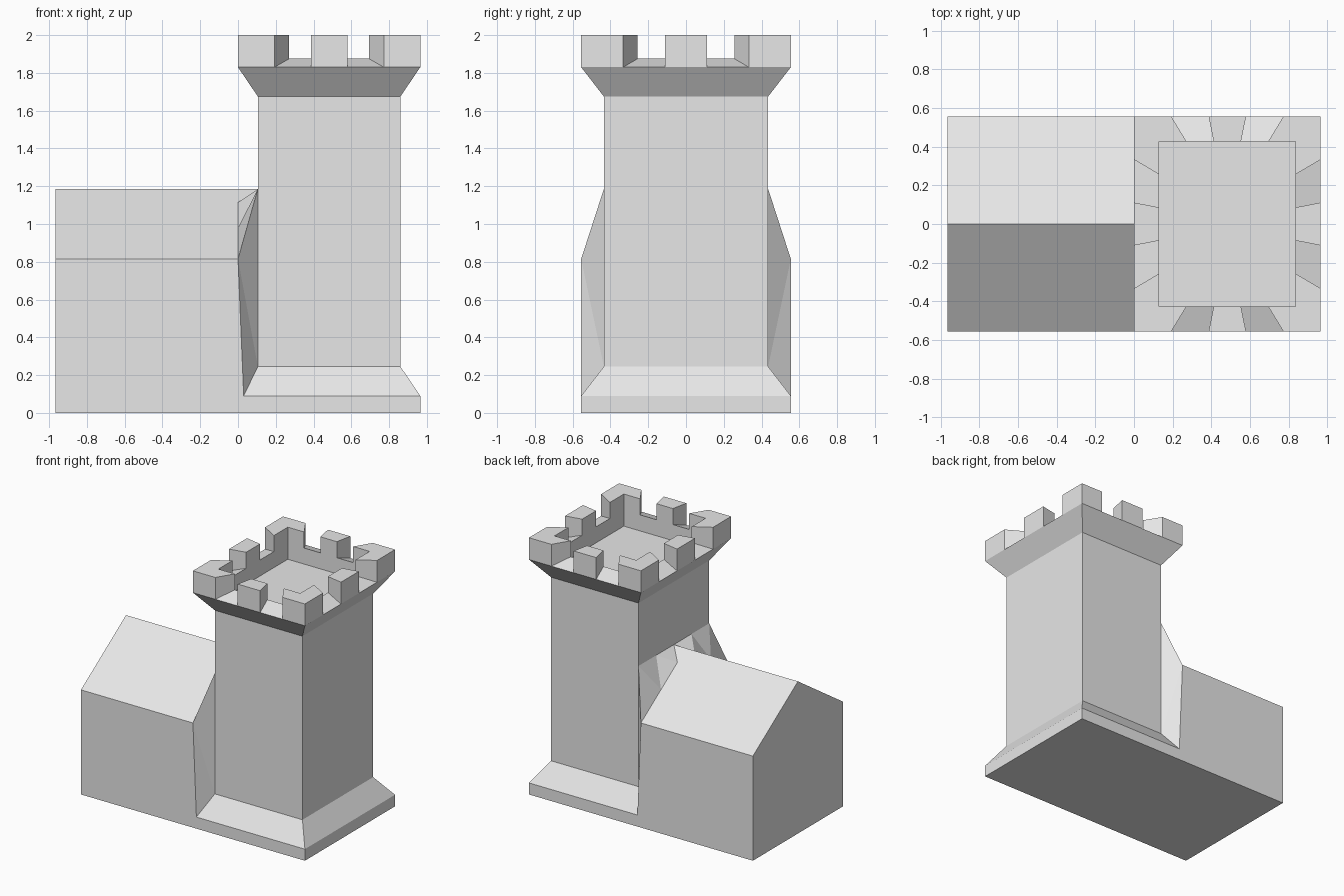
import bpy
import bmesh

cube = bpy.data.objects.get("Cube")
if cube:
    bpy.data.objects.remove(cube, do_unlink=True)

stone = bpy.data.materials.new("light_grey_stone")
stone.use_nodes = True
grey = (0.8, 0.8, 0.8, 1)
stone.diffuse_color = grey
stone.node_tree.nodes["Principled BSDF"].inputs["Base Color"].default_value = grey


def make_object(name, faces):
    """Build a flat-shaded object from faces given as lists of points."""
    bm = bmesh.new()
    for points in faces:
        bm.faces.new([bm.verts.new(p) for p in points])
    bmesh.ops.remove_doubles(bm, verts=bm.verts[:], dist=0.0001)
    mesh = bpy.data.meshes.new(name)
    bm.to_mesh(mesh)
    bm.free()
    mesh.materials.append(stone)
    obj = bpy.data.objects.new(name, mesh)
    bpy.context.collection.objects.link(obj)
    return obj


def rectangle(x0, x1, half, z):
    return [(x0, -half, z), (x1, -half, z), (x1, half, z), (x0, half, z)]


END = 0.965        # half length of the whole building
HALF = 0.555       # half depth of house, plinth and crown
EAVE, RIDGE = 0.815, 1.185
PLINTH_X = 0.03    # where the plinth meets the house
SHAFT_X0, SHAFT_X1, SHAFT_HALF = 0.105, 0.86, 0.435
SHAFT_LOW, SHAFT_TOP = 0.245, 1.675
PLINTH_TOP = 0.09
CROWN, MERLON_TOP = 1.83, 2.0
GAP_INNER, DECK = 1.875, 1.75

# Tower: plinth, sloped skirt, shaft and flared crown as stacked rings
rings = [
    rectangle(PLINTH_X, END, HALF, 0),
    rectangle(PLINTH_X, END, HALF, PLINTH_TOP),
    rectangle(SHAFT_X0, SHAFT_X1, SHAFT_HALF, SHAFT_LOW),
    rectangle(SHAFT_X0, SHAFT_X1, SHAFT_HALF, SHAFT_TOP),
    rectangle(0, END, HALF, CROWN),
]
faces = [rings[0][::-1]]
for low, high in zip(rings, rings[1:]):
    for i in range(4):
        j = (i + 1) % 4
        faces.append([low[i], low[j], high[j], high[i]])
make_object("tower_walls", faces)


# Battlements: each side split into five, alternately raised
def split_ring(corners, parts=5):
    points = []
    for i, a in enumerate(corners):
        b = corners[(i + 1) % 4]
        for k in range(parts):
            t = k / parts
            points.append((a[0] + (b[0] - a[0]) * t, a[1] + (b[1] - a[1]) * t))
    return points


def at(point, z):
    return (point[0], point[1], z)


outer = split_ring(rectangle(0, END, HALF, 0))
inner = split_ring(rectangle(0.13, 0.835, 0.427, 0))
count = len(outer)
faces = [rectangle(0.13, 0.835, 0.427, DECK)]
for i in range(count):
    j = (i + 1) % count
    raised = i % 5 % 2 == 0
    out_z, in_z = (MERLON_TOP, MERLON_TOP) if raised else (CROWN, GAP_INNER)
    faces.append([at(outer[i], out_z), at(outer[j], out_z),
                  at(inner[j], in_z), at(inner[i], in_z)])
    faces.append([at(inner[j], DECK), at(inner[i], DECK),
                  at(inner[i], in_z), at(inner[j], in_z)])
    if raised:
        faces.append([at(outer[i], CROWN), at(outer[j], CROWN),
                      at(outer[j], MERLON_TOP), at(outer[i], MERLON_TOP)])
    else:
        # cheeks of the two neighbouring merlons
        for k, flip in ((i, True), (j, False)):
            cheek = [at(outer[k], CROWN), at(outer[k], MERLON_TOP),
                     at(inner[k], MERLON_TOP), at(inner[k], GAP_INNER)]
            faces.append(cheek[::-1] if flip else cheek)
make_object("battlements", faces)


# House: front half with roof and the folded join to the tower, then mirrored
def roof_point(z):
    return (0, -HALF * (RIDGE - z) / (RIDGE - EAVE), z)


wall_base = (-END, -HALF, 0)
wall_eave = (-END, -HALF, EAVE)
gable_base, gable_peak = (-END, 0, 0), (-END, 0, RIDGE)
join_base, join_centre = (PLINTH_X, -HALF, 0), (PLINTH_X, 0, 0)
join_plinth = (PLINTH_X, -HALF, PLINTH_TOP)
eave, mid, high = roof_point(EAVE), roof_point(0.98), roof_point(1.115)
shaft_low = (SHAFT_X0, -SHAFT_HALF, SHAFT_LOW)
shaft_side = (SHAFT_X0, -SHAFT_HALF, RIDGE)
shaft_mid = (SHAFT_X0, -SHAFT_HALF / 2, RIDGE)
shaft_peak = (SHAFT_X0, 0, RIDGE)
house = make_object("house", [
    [wall_base, join_base, join_plinth, eave, wall_eave],
    [wall_eave, eave, mid, high, shaft_peak, gable_peak],
    [wall_base, wall_eave, gable_peak, gable_base],
    [wall_base, gable_base, join_centre, join_base],
    [eave, join_plinth, shaft_low],
    [eave, shaft_low, shaft_side],
    [eave, shaft_side, mid],
    [mid, shaft_side, shaft_mid],
    [mid, shaft_mid, high],
    [high, shaft_mid, shaft_peak],
])
mirror = house.modifiers.new("Mirror", "MIRROR")
mirror.use_axis = (False, True, False)
mirror.use_clip = True
